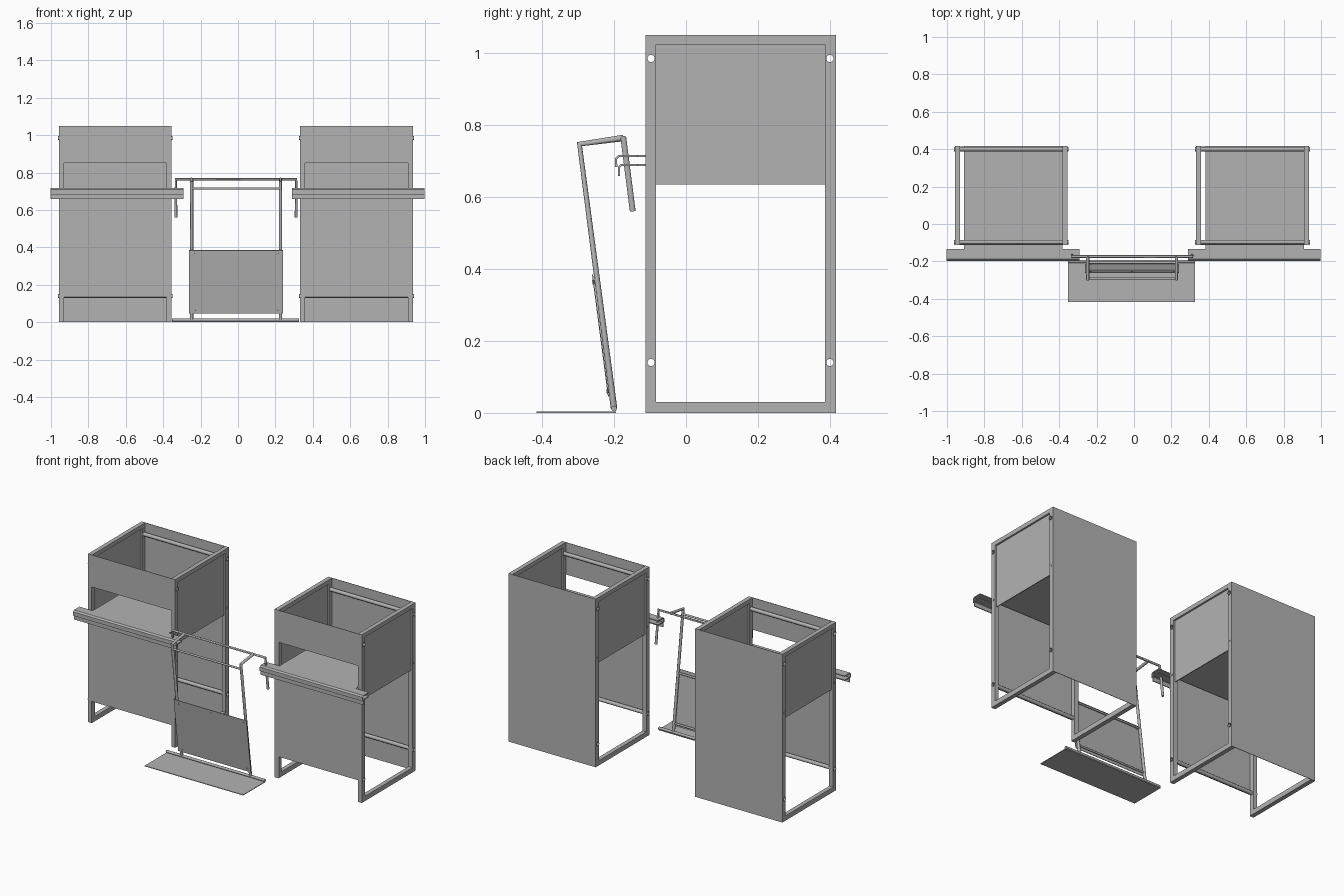
import bpy, bmesh, math
from mathutils import Vector

if "Cube" in bpy.data.objects:
    bpy.data.objects.remove(bpy.data.objects["Cube"])

steel = bpy.data.materials.new("grey_steel")
steel.diffuse_color = (0.45, 0.45, 0.45, 1)
steel.use_nodes = True
steel.node_tree.nodes["Principled BSDF"].inputs["Base Color"].default_value = steel.diffuse_color


def finish(name, bm):
    bmesh.ops.recalc_face_normals(bm, faces=bm.faces)
    me = bpy.data.meshes.new(name)
    bm.to_mesh(me)
    bm.free()
    ob = bpy.data.objects.new(name, me)
    bpy.context.collection.objects.link(ob)
    me.materials.append(steel)
    return ob


def box(name, x0, x1, y0, y1, z0, z1):
    bm = bmesh.new()
    bmesh.ops.create_cube(bm, size=1)
    for v in bm.verts:
        v.co = ((x0 + x1) / 2 + v.co.x * (x1 - x0),
                (y0 + y1) / 2 + v.co.y * (y1 - y0),
                (z0 + z1) / 2 + v.co.z * (z1 - z0))
    return finish(name, bm)


def sheet(name, us, vs, skip, place, depth):
    """Flat plate made of grid cells with some left out, extruded by depth."""
    bm = bmesh.new()
    grid = [[bm.verts.new(place(u, v)) for v in vs] for u in us]
    for i in range(len(us) - 1):
        for j in range(len(vs) - 1):
            if (i, j) not in skip:
                bm.faces.new((grid[i][j], grid[i + 1][j], grid[i + 1][j + 1], grid[i][j + 1]))
    bmesh.ops.delete(bm, geom=[v for v in bm.verts if not v.link_faces], context='VERTS')
    out = bmesh.ops.extrude_face_region(bm, geom=bm.faces[:], use_keep_orig=True)
    new = [g for g in out["geom"] if isinstance(g, bmesh.types.BMVert)]
    bmesh.ops.translate(bm, verts=new, vec=depth)
    return finish(name, bm)


def folded(name, profile, x0, x1, thick):
    """Bent sheet: a y-z profile swept along x."""
    bm = bmesh.new()
    rows = [[bm.verts.new((x, y, z)) for x in (x0, x1)] for y, z in profile]
    for a, b in zip(rows, rows[1:]):
        bm.faces.new((a[0], a[1], b[1], b[0]))
    ob = finish(name, bm)
    mod = ob.modifiers.new("thickness", 'SOLIDIFY')
    mod.thickness = thick
    mod.offset = 0
    return ob


def pipe(name, points, r, caps=True):
    cu = bpy.data.curves.new(name, 'CURVE')
    cu.dimensions = '3D'
    cu.bevel_depth = r
    cu.bevel_resolution = 4
    cu.use_fill_caps = caps
    sp = cu.splines.new('POLY')
    sp.points.add(len(points) - 1)
    for p, co in zip(sp.points, points):
        p.co = (*co, 1)
    ob = bpy.data.objects.new(name, cu)
    bpy.context.collection.objects.link(ob)
    cu.materials.append(steel)
    bpy.ops.object.select_all(action='DESELECT')
    bpy.context.view_layer.objects.active = ob
    ob.select_set(True)
    bpy.ops.object.convert(target='MESH')
    ob = bpy.context.object
    bpy.ops.object.shade_smooth_by_angle(angle=math.radians(40))
    return ob


Y0, Y1, TOP = -0.11, 0.414, 1.05
HOLES = [(y, z) for y in (-0.097, 0.4) for z in (0.14, 0.985)]

# cutter for the tube holes through the side frames
bm = bmesh.new()
for y, z in HOLES:
    ends = []
    for x in (-1.2, 1.2):
        ends.append([bm.verts.new((x, y + 0.01 * math.cos(math.tau * k / 20),
                                   z + 0.01 * math.sin(math.tau * k / 20))) for k in range(20)])
    for k in range(20):
        n = (k + 1) % 20
        bm.faces.new((ends[0][k], ends[0][n], ends[1][n], ends[1][k]))
    bm.faces.new(ends[0])
    bm.faces.new(ends[1])
cutter = finish("hole_cutter", bm)
cutter.hide_render = True
cutter.hide_set(True)


def cabinet(side, dx):
    n = side + "_cabinet_"
    xl, xr = dx + 0.332, dx + 0.935
    # front plate with serving window and toe space
    sheet(n + "front_panel", (xl, dx + 0.358, dx + 0.908, xr), (0, 0.135, 0.68, 0.85, TOP),
          {(1, 0), (1, 2)}, lambda u, v: (u, Y0, v), (0, -0.003, 0))
    # back plate
    box(n + "back_panel", xl, xr, Y1, Y1 + 0.003, 0, TOP)
    # side frames with upper infill panels
    for k, x in (("left", xl), ("right", xr - 0.027)):
        fr = sheet(n + k + "_frame", (Y0, -0.083, 0.386, Y1), (0, 0.03, 1.024, TOP),
                   {(1, 1)}, lambda u, v: (x, u, v), (0.027, 0, 0))
        mod = fr.modifiers.new("holes", 'BOOLEAN')
        mod.operation = 'DIFFERENCE'
        mod.solver = 'EXACT'
        mod.object = cutter
        box(n + k + "_side_panel", x + 0.011, x + 0.016, -0.083, 0.386, 0.635, 1.024)
        # small bolts on the posts
        for y in (-0.097, 0.4):
            pipe(n + k + "_bolt", [(x - 0.003, y, 0.68), (x + 0.03, y, 0.68)], 0.006)
    # hollow cross tubes
    for y, z in HOLES:
        pipe(n + "cross_tube", [(xl - 0.005, y, z), (xr + 0.005, y, z)], 0.0115, False)
    # counter: two sheets inside, two folded rails in front
    for k, z in (("upper", 0.714), ("lower", 0.689)):
        box(n + k + "_counter", dx + 0.381, dx + 0.908, -0.135, Y1, z - 0.003, z + 0.003)
    folded(n + "upper_rail", [(-0.135, 0.714), (-0.187, 0.714), (-0.194, 0.707), (-0.194, 0.684)],
           dx + 0.288, dx + 0.998, 0.006)
    folded(n + "lower_rail", [(-0.135, 0.689), (-0.180, 0.689), (-0.186, 0.683), (-0.186, 0.658)],
           dx + 0.288, dx + 0.998, 0.006)


cabinet("right", 0)
cabinet("left", -1.29)

# --- leaning stand between the cabinets ---
FOOT, HEAD = Vector((0, -0.2, 0.012)), Vector((0, -0.296, 0.747))
lean = (HEAD - FOOT).normalized()
out = Vector((0, -lean.z, lean.y))          # forward normal of the stand
XL, XR, XM = -0.248, 0.227, -0.0105


def on_leg(x, z, off=0.0):
    p = FOOT + (HEAD - FOOT) * ((z - FOOT.z) / (HEAD.z - FOOT.z)) + out * off
    return Vector((x, p.y, p.z))


# uprights with their rearward tops
for x in (XL, XR):
    pipe("stand_upright", [on_leg(x, FOOT.z), on_leg(x, HEAD.z), (x, -0.174, 0.764)], 0.009)
# hanging bar with side arms
pipe("stand_hanger", [(-0.332, -0.148, 0.56), (-0.332, -0.174, 0.764),
                      (0.311, -0.174, 0.764), (0.311, -0.148, 0.56)], 0.008)
# cross bars
for z in (0.715, 0.365, 0.065):
    pipe("stand_cross_bar", [on_leg(XL, z), on_leg(XR, z)], 0.006)
# sign board with bolts
a, b = on_leg(-0.262, 0.047, 0.0095), on_leg(0.241, 0.386, 0.0095)
sheet("stand_board", (a.x, b.x), (0, 1), set(),
      lambda u, v: (u, a.y + (b.y - a.y) * v, a.z + (b.z - a.z) * v), out * 0.003)
for x, z in ((XL + 0.015, 0.365), (XM, 0.365), (XR - 0.01, 0.365), (XL + 0.015, 0.062), (XR - 0.01, 0.062)):
    pipe("board_bolt", [on_leg(x, z, 0.008), on_leg(x, z, 0.0145)], 0.006)
# base plate and foot tube
box("stand_base_plate", -0.354, 0.327, -0.416, -0.195, 0, 0.004)
pipe("stand_foot_tube", [(-0.354, -0.2, 0.012), (0.327, -0.2, 0.012)], 0.008)
